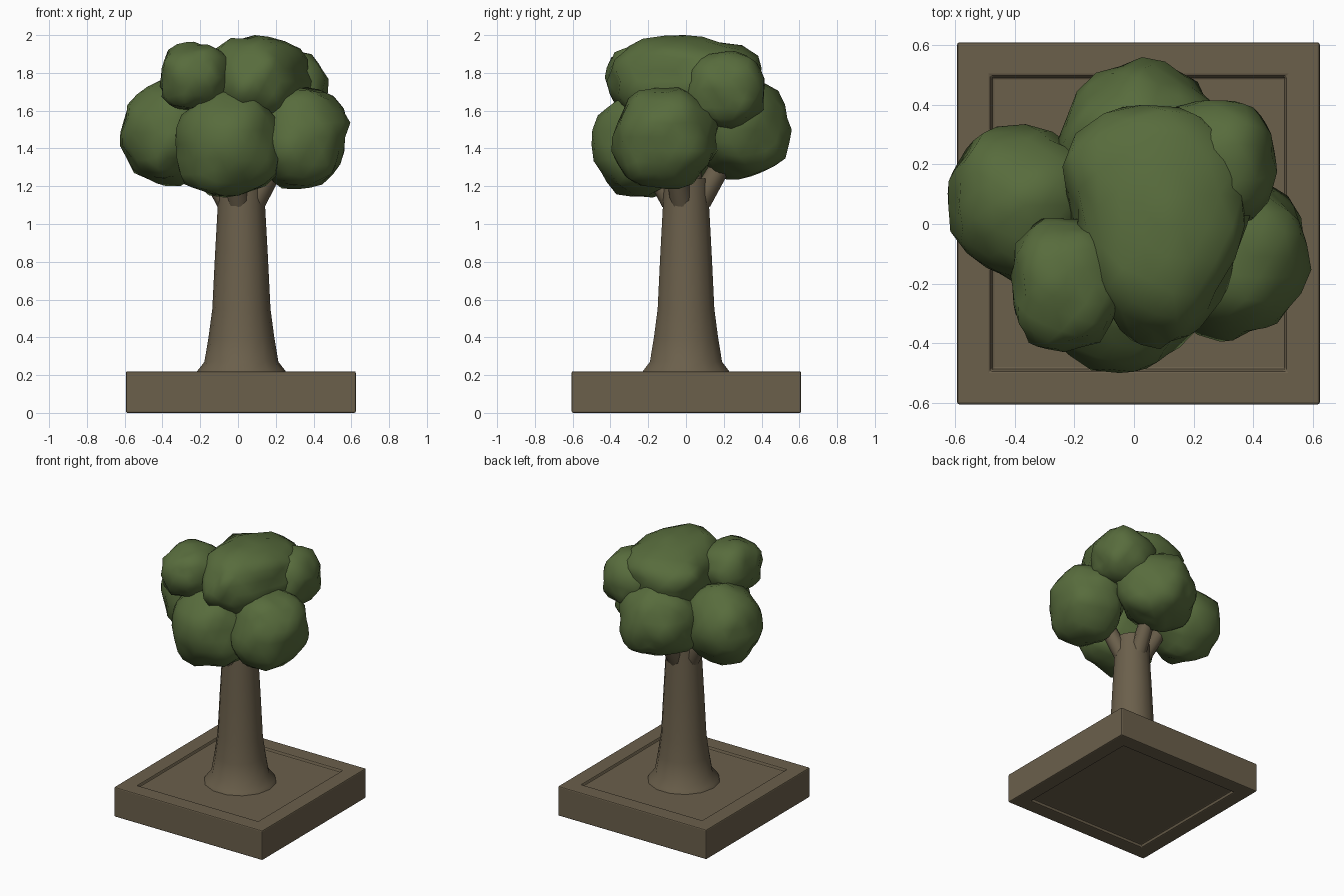
import bpy
import bmesh
from math import cos, sin, tau
from mathutils import Vector, noise

cube = bpy.data.objects.get("Cube")
if cube:
    bpy.data.objects.remove(cube, do_unlink=True)


def material(name, colour):
    mat = bpy.data.materials.new(name)
    mat.use_nodes = True
    mat.diffuse_color = (*colour, 1)
    mat.node_tree.nodes["Principled BSDF"].inputs["Base Color"].default_value = (*colour, 1)
    return mat


BROWN = material("bark brown", (0.147, 0.116, 0.071))
GREEN = material("leaf green", (0.097, 0.15, 0.046))


def finish(bm, name, mat, angle=None):
    bmesh.ops.recalc_face_normals(bm, faces=bm.faces)
    mesh = bpy.data.meshes.new(name)
    bm.to_mesh(mesh)
    bm.free()
    mesh.materials.append(mat)
    obj = bpy.data.objects.new(name, mesh)
    bpy.context.collection.objects.link(obj)
    if angle:
        bpy.ops.object.select_all(action="DESELECT")
        obj.select_set(True)
        bpy.context.view_layer.objects.active = obj
        bpy.ops.object.shade_smooth_by_angle(angle=angle)
    return obj


def loft(name, rings, sides, angle):
    """Capped tube through (centre, radius) rings, square to its overall direction."""
    bm = bmesh.new()
    axis = (rings[-1][0] - rings[0][0]).normalized()
    turn = Vector((0, 0, 1)).rotation_difference(axis)
    loops = []
    for centre, radius in rings:
        loops.append([bm.verts.new(centre + turn @ Vector(
            (radius * cos(tau * i / sides), radius * sin(tau * i / sides), 0)))
            for i in range(sides)])
    for low, high in zip(loops, loops[1:]):
        for i in range(sides):
            j = (i + 1) % sides
            bm.faces.new((low[i], low[j], high[j], high[i]))
    bm.faces.new(loops[0])
    bm.faces.new(loops[-1])
    return finish(bm, name, BROWN, angle)


# Square base with a shallow sunken panel above and below
bm = bmesh.new()
bmesh.ops.create_cube(bm, size=1)
for v in bm.verts:
    v.co = Vector((v.co.x * 1.217 + 0.015, v.co.y * 1.215 + 0.002, (v.co.z + 0.5) * 0.22))
bm.normal_update()
for face in [f for f in bm.faces if abs(f.normal.z) > 0.9]:
    bmesh.ops.inset_region(bm, faces=[face], thickness=0.113, depth=0, use_even_offset=True)
    bmesh.ops.inset_region(bm, faces=[face], thickness=0.004, depth=-0.02, use_even_offset=True)
base = finish(bm, "base", BROWN)
bevel = base.modifiers.new("soft edges", "BEVEL")
bevel.width = 0.008
bevel.segments = 2
bevel.limit_method = "ANGLE"

# Trunk flaring at the root
trunk_profile = [(0.19, 0.25), (0.22, 0.235), (0.27, 0.196), (0.4, 0.174),
                 (0.55, 0.154), (0.85, 0.139), (1.12, 0.124), (1.24, 0.12)]
loft("trunk", [(Vector((0.018, 0, z)), r) for z, r in trunk_profile], 14, 0.9)

# Leaf clumps: centre, half sizes, boxiness, widening towards the back
clumps = {
    "front_leaves": ((-0.05, -0.24, 1.425), (0.28, 0.26, 0.285), 2.1, 0),
    "left_leaves": ((0.34, -0.11, 1.455), (0.255, 0.285, 0.27), 2.3, 0),
    "right_leaves": ((-0.355, 0.065, 1.49), (0.27, 0.27, 0.29), 2.1, 0.15),
    "back_leaves": ((0.03, 0.29, 1.505), (0.29, 0.27, 0.27), 2.1, -0.15),
    "upper_right_leaves": ((-0.225, -0.205, 1.78), (0.19, 0.225, 0.185), 2.4, 0),
    "upper_left_leaves": ((0.265, 0.205, 1.71), (0.215, 0.21, 0.205), 2.4, 0),
    "crown_leaves": ((0.09, -0.01, 1.76), (0.33, 0.41, 0.24), 2.5, 0.3),
}


def leaf_clump(name, centre, half, power, widen):
    bm = bmesh.new()
    bmesh.ops.create_icosphere(bm, subdivisions=3, radius=1)
    shift = Vector(centre) * 17
    for v in bm.verts:
        n = v.co.normalized()
        boxy = sum(abs(c) ** power for c in n) ** (-1 / power)
        lumps = 0.14 * noise.noise(n * 1.7 + shift) + 0.09 * noise.noise(n * 3.2 + shift)
        v.co = n * boxy * (1 + lumps)
        v.co.x *= 1 + widen * v.co.y
    # Fit the lumpy ball into its box
    for axis in range(3):
        low = min(v.co[axis] for v in bm.verts)
        high = max(v.co[axis] for v in bm.verts)
        for v in bm.verts:
            t = (v.co[axis] - low) / (high - low) * 2 - 1
            v.co[axis] = centre[axis] + t * half[axis]
    finish(bm, name, GREEN, 1.0)


for name, shape in clumps.items():
    leaf_clump(name, *shape)

# Branches from the trunk top into the four lower clumps
for side in ("front", "left", "right", "back"):
    out = Vector(clumps[side + "_leaves"][0])
    out.z = 0
    out.normalize()
    root = Vector((0.018, 0, 1.12)) + out * 0.075
    tip = Vector((0.018, 0, 1.42)) + out * 0.25
    loft(side + "_branch", [(root, 0.06), (root.lerp(tip, 0.5), 0.055), (tip, 0.045)], 8, 0.9)
